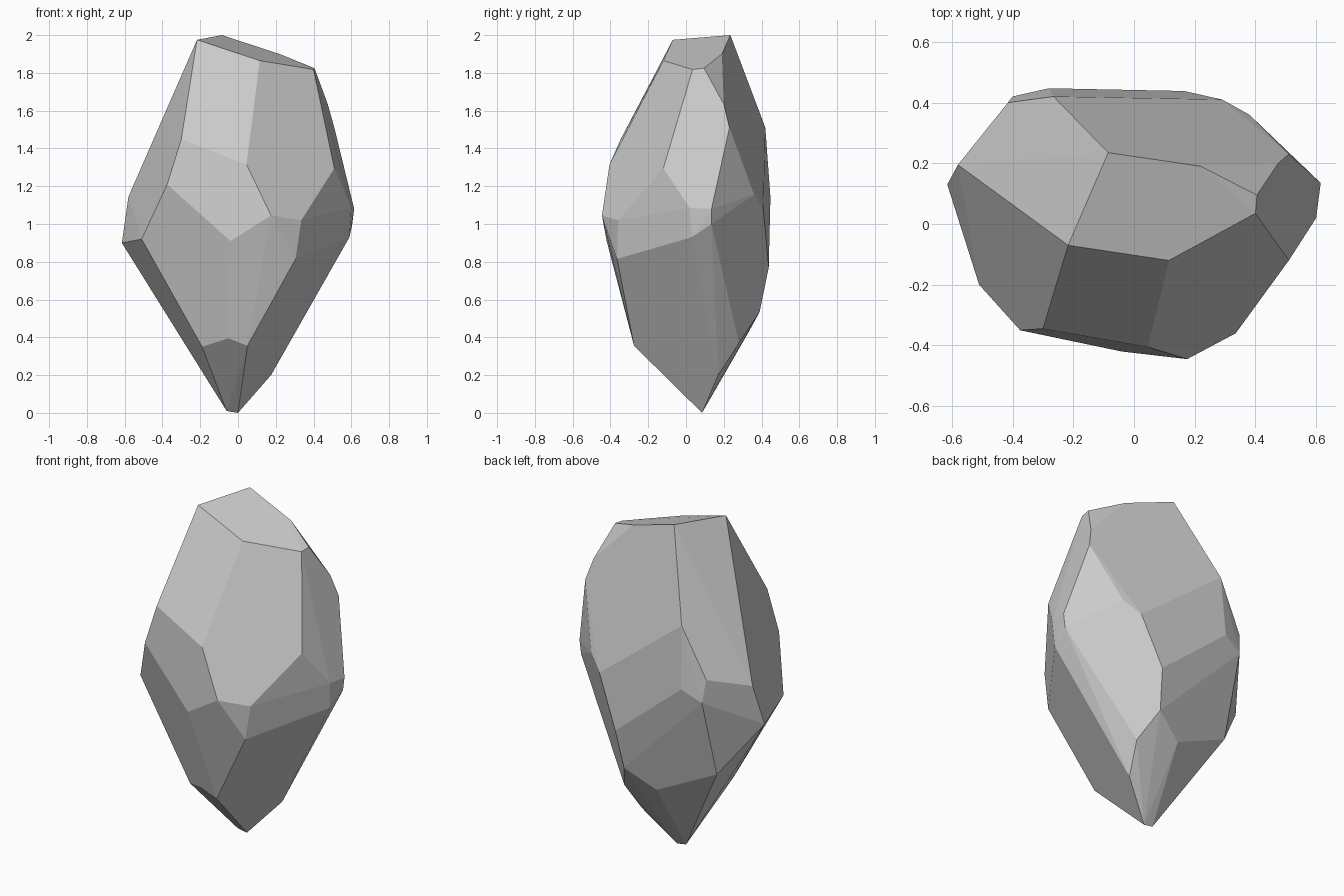
import bpy, bmesh
from math import radians

# corner points of the faceted stone, grouped from the tip up to the crown
tip = [(0, .085, 0), (-.06, .085, .01), (.175, .17, .2)]
lower = [(-.19, -.185, .35), (-.05, -.275, .395), (.05, -.275, .355),
         (.215, .28, .37), (-.035, .33, .425), (.14, .39, .535), (-.405, .285, .6)]
girdle = [(.305, -.365, .815), (-.04, -.42, .91), (-.51, -.2, .92), (-.615, .13, .9),
          (.59, .03, .93), (.605, .135, 1), (.165, .438, .77), (.335, -.36, 1.02),
          (.175, -.445, 1.045), (.6, .02, 1.085), (.615, .135, 1.08), (.29, .41, 1.075),
          (-.4, .42, 1.08), (-.28, .447, 1.14), (.38, .36, 1.155), (-.58, .195, 1.145)]
upper = [(-.375, -.35, 1.21), (-.415, .4, 1.215), (.51, -.12, 1.295), (.045, -.405, 1.315),
         (-.3, -.345, 1.45), (-.265, .42, 1.51), (.51, .23, 1.51), (.475, .2, 1.635)]
crown = [(.115, -.12, 1.865), (.4, .035, 1.818), (.405, .095, 1.825),
         (.22, .19, 1.9), (-.085, .235, 2), (-.217, -.07, 1.975)]

# stone: convex wrap of the corners, nearly flat triangles merged into facets
bm = bmesh.new()
for p in tip + lower + girdle + upper + crown:
    bm.verts.new(p)
hull = bmesh.ops.convex_hull(bm, input=bm.verts)
loose = [v for v in bm.verts if not v.link_faces]
bmesh.ops.delete(bm, geom=loose, context='VERTS')
bmesh.ops.dissolve_limit(bm, angle_limit=radians(4), verts=bm.verts, edges=bm.edges)
bmesh.ops.recalc_face_normals(bm, faces=bm.faces)

mesh = bpy.data.meshes.new("faceted_stone")
bm.to_mesh(mesh)
bm.free()
stone = bpy.data.objects.new("faceted_stone", mesh)
bpy.context.collection.objects.link(stone)
